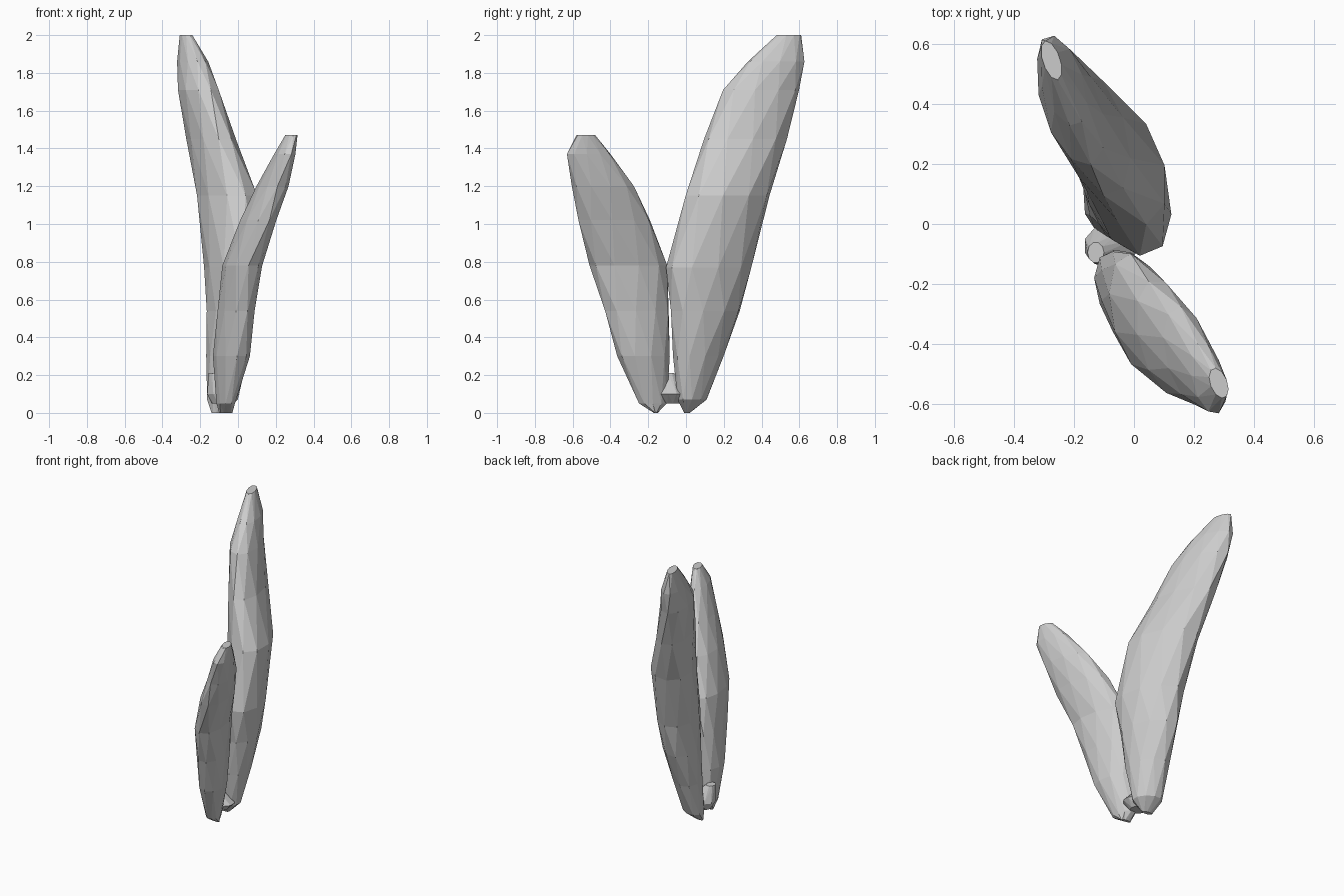
import bpy, bmesh, math

SIDES = 10


def pad(name, rings, corr0, corr1):
    """Loft slanted elliptical rings (z, x0, x1, y0, y1) into a faceted pad.
    corr0 to corr1 is the slant of the ellipses from bottom to top."""
    bm = bmesh.new()
    loops = []
    last = len(rings) - 1
    for i, (z, x0, x1, y0, y1) in enumerate(rings):
        phi = math.acos(corr0 + (corr1 - corr0) * i / last)
        cx, cy, a, b = (x0 + x1) / 2, (y0 + y1) / 2, (x1 - x0) / 2, (y1 - y0) / 2
        if 0 < i < last:
            a, b = a * 1.03, b * 1.03
        loop = []
        for k in range(SIDES):
            t = 2 * math.pi * (k + 0.5 * i) / SIDES
            loop.append(bm.verts.new((cx + a * math.cos(t), cy + b * math.cos(t - phi), z)))
        loops.append(loop)
    # half-step twisted rings joined by alternating triangles
    for lo, hi in zip(loops, loops[1:]):
        for k in range(SIDES):
            n = (k + 1) % SIDES
            bm.faces.new((lo[k], lo[n], hi[k]))
            bm.faces.new((lo[n], hi[n], hi[k]))
    bm.faces.new(loops[0][::-1])
    bm.faces.new(loops[-1])
    bmesh.ops.recalc_face_normals(bm, faces=bm.faces)
    mesh = bpy.data.meshes.new(name)
    bm.to_mesh(mesh)
    bm.free()
    obj = bpy.data.objects.new(name, mesh)
    bpy.context.collection.objects.link(obj)
    return obj


# tall pad leaning to the back left
pad("tall_leaf", [
    (0.00, -0.14, -0.07, -0.01, 0.02),
    (0.07, -0.165, 0.0, -0.045, 0.11),
    (0.30, -0.165, 0.05, -0.065, 0.195),
    (0.54, -0.168, 0.09, -0.08, 0.285),
    (0.77, -0.175, 0.12, -0.10, 0.34),
    (1.15, -0.22, 0.105, 0.0, 0.44),
    (1.45, -0.27, -0.015, 0.10, 0.53),
    (1.71, -0.32, -0.10, 0.20, 0.595),
    (1.86, -0.32, -0.16, 0.33, 0.625),
    (2.00, -0.31, -0.24, 0.48, 0.61),
], -0.3, -0.5)

# short pad leaning to the front right
pad("short_leaf", [
    (0.00, -0.10, -0.03, -0.17, -0.15),
    (0.05, -0.115, -0.015, -0.25, -0.10),
    (0.30, -0.13, 0.06, -0.36, -0.09),
    (0.54, -0.11, 0.09, -0.43, -0.09),
    (0.78, -0.08, 0.125, -0.505, -0.105),
    (1.02, 0.01, 0.205, -0.57, -0.19),
    (1.20, 0.10, 0.265, -0.60, -0.28),
    (1.37, 0.19, 0.305, -0.63, -0.40),
    (1.47, 0.25, 0.315, -0.58, -0.48),
], -0.3, -0.4)

# little bud between the two bases
pad("base_bud", [
    (0.05, -0.14, -0.04, -0.12, -0.02),
    (0.10, -0.165, 0.01, -0.145, 0.0),
    (0.21, -0.155, -0.10, -0.13, -0.06),
], 0.0, 0.0)
